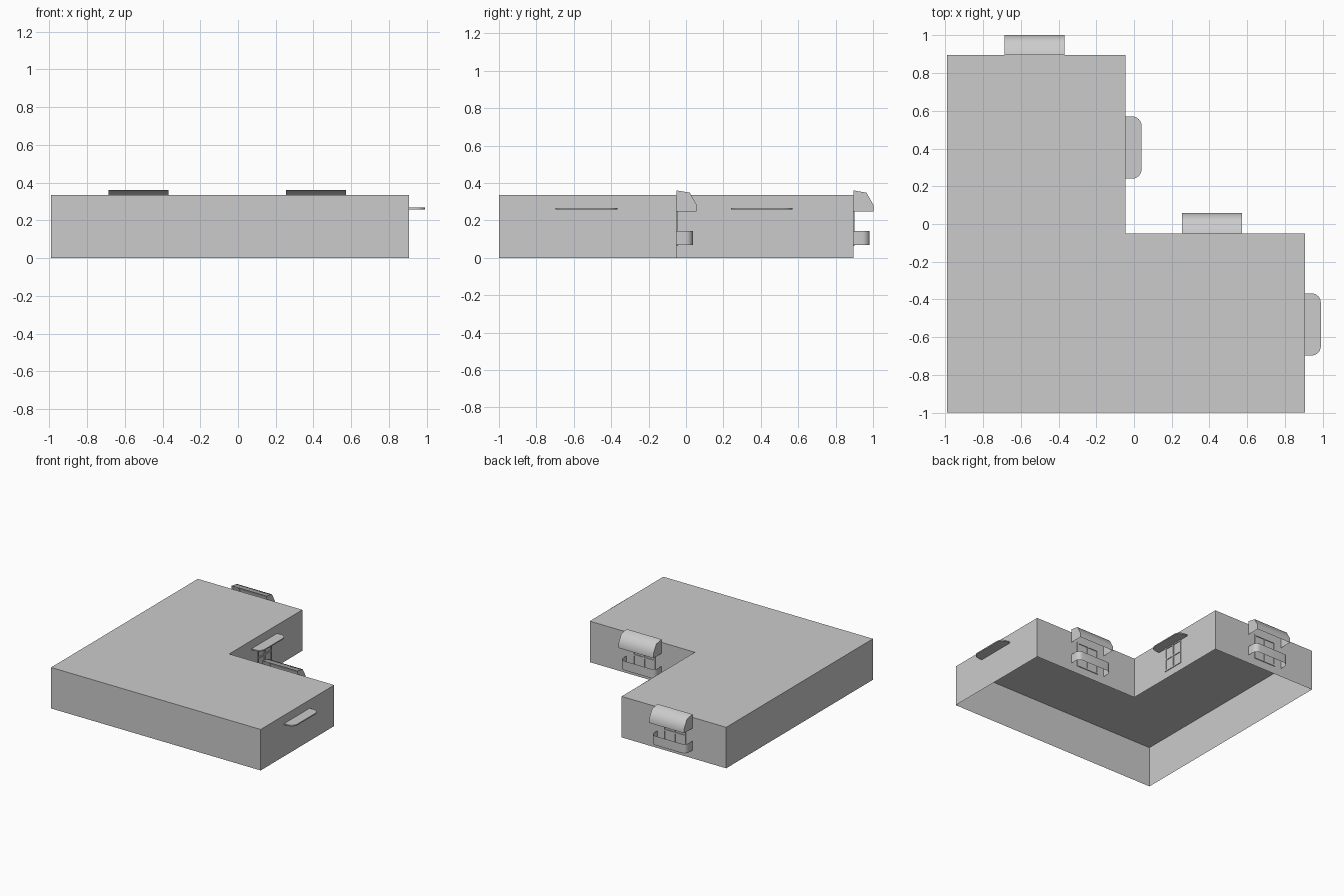
import bpy, bmesh, math
from mathutils import Matrix, Vector

if "Cube" in bpy.data.objects:
    bpy.data.objects.remove(bpy.data.objects["Cube"])

def make(name, verts, faces, mat=Matrix(), smooth=None):
    mesh = bpy.data.meshes.new(name)
    mesh.from_pydata([mat @ Vector(v) for v in verts], [], faces)
    mesh.update()
    ob = bpy.data.objects.new(name, mesh)
    bpy.context.collection.objects.link(ob)
    if smooth:
        bpy.ops.object.select_all(action='DESELECT')
        ob.select_set(True)
        bpy.context.view_layer.objects.active = ob
        bpy.ops.object.shade_smooth_by_angle(angle=math.radians(smooth))
    return ob

def extrude(name, pts, z0, z1, mat=Matrix(), top=True, bottom=True, closed=True, smooth=None):
    """Raise an xy outline into walls, with optional caps."""
    n = len(pts)
    verts = [(x, y, z) for z in (z0, z1) for x, y in pts]
    faces = [(i, (i + 1) % n, n + (i + 1) % n, n + i) for i in range(n if closed else n - 1)]
    if top:
        faces.append(tuple(range(n, 2 * n)))
    if bottom:
        faces.append(tuple(reversed(range(n))))
    return make(name, verts, faces, mat, smooth)

def rounded(half, depth, r, steps=6):
    """Outline from wall out and back with rounded outer corners (counter-clockwise)."""
    arc = [(half - r + r * math.cos(a), depth - r + r * math.sin(a))
           for a in (math.pi / 2 * i / steps for i in range(steps + 1))]
    right = [(half, 0)] + arc
    return right + [(-x, y) for x, y in reversed(right)]

def window(name, mat, half, z0, z1, bar=0.012, out=0.006):
    """Thin lattice of glazing bars on a wall."""
    bm = bmesh.new()
    boxes = [((x, (z0 + z1) / 2), (bar, z1 - z0)) for x in (-half, 0, half)]
    boxes += [((0, z), (2 * half + bar, bar)) for z in (z0, (z0 + z1) / 2, z1)]
    for (x, z), (w, h) in boxes:
        bmesh.ops.create_cube(bm, size=1, matrix=mat @ Matrix.Translation((x, out / 2, z))
                              @ Matrix.Diagonal((w, out, h, 1)))
    mesh = bpy.data.meshes.new(name)
    bm.to_mesh(mesh)
    bm.free()
    bpy.context.collection.objects.link(bpy.data.objects.new(name, mesh))

# L-shaped shell: walls and roof, open underneath
outline = [(-0.99, -1), (0.905, -1), (0.905, -0.05), (-0.045, -0.05), (-0.045, 0.895), (-0.99, 0.895)]
extrude("building_shell", outline, 0, 0.335, bottom=False)

# Back windows: curved awning, glazing bars and balcony band
profile = [(0, 0.246), (0.107, 0.246), (0.107, 0.283), (0.07, 0.348), (0, 0.36)]
for i, (cx, wy) in enumerate([(-0.527, 0.895), (0.413, -0.05)], 1):
    place = Matrix.Translation((cx, wy, 0))
    n = len(profile)
    verts = [(s * 0.158, y, z) for s in (1, -1) for y, z in profile]
    faces = [(k, n + k, n + k + 1, k + 1) for k in range(1, n - 1)]
    faces += [tuple(range(n)), tuple(reversed(range(n, 2 * n)))]
    make(f"awning_{i}", verts, faces, place, smooth=60)
    extrude(f"balcony_{i}", rounded(0.158, 0.087, 0.04), 0.067, 0.142, place,
            top=False, bottom=False, closed=False, smooth=40)
    window(f"back_window_{i}", place, 0.095, 0.07, 0.265)

# Right-hand windows: thin rounded ledges, bars on the inner wall
for i, (wx, cy) in enumerate([(0.905, -0.532), (-0.045, 0.405)], 1):
    place = Matrix.Translation((wx, cy, 0)) @ Matrix.Rotation(-math.pi / 2, 4, 'Z')
    extrude(f"ledge_{i}", rounded(0.165, 0.085, 0.05), 0.258, 0.267, place)
    if i == 2:
        window("side_window", place, 0.085, 0.065, 0.255)
